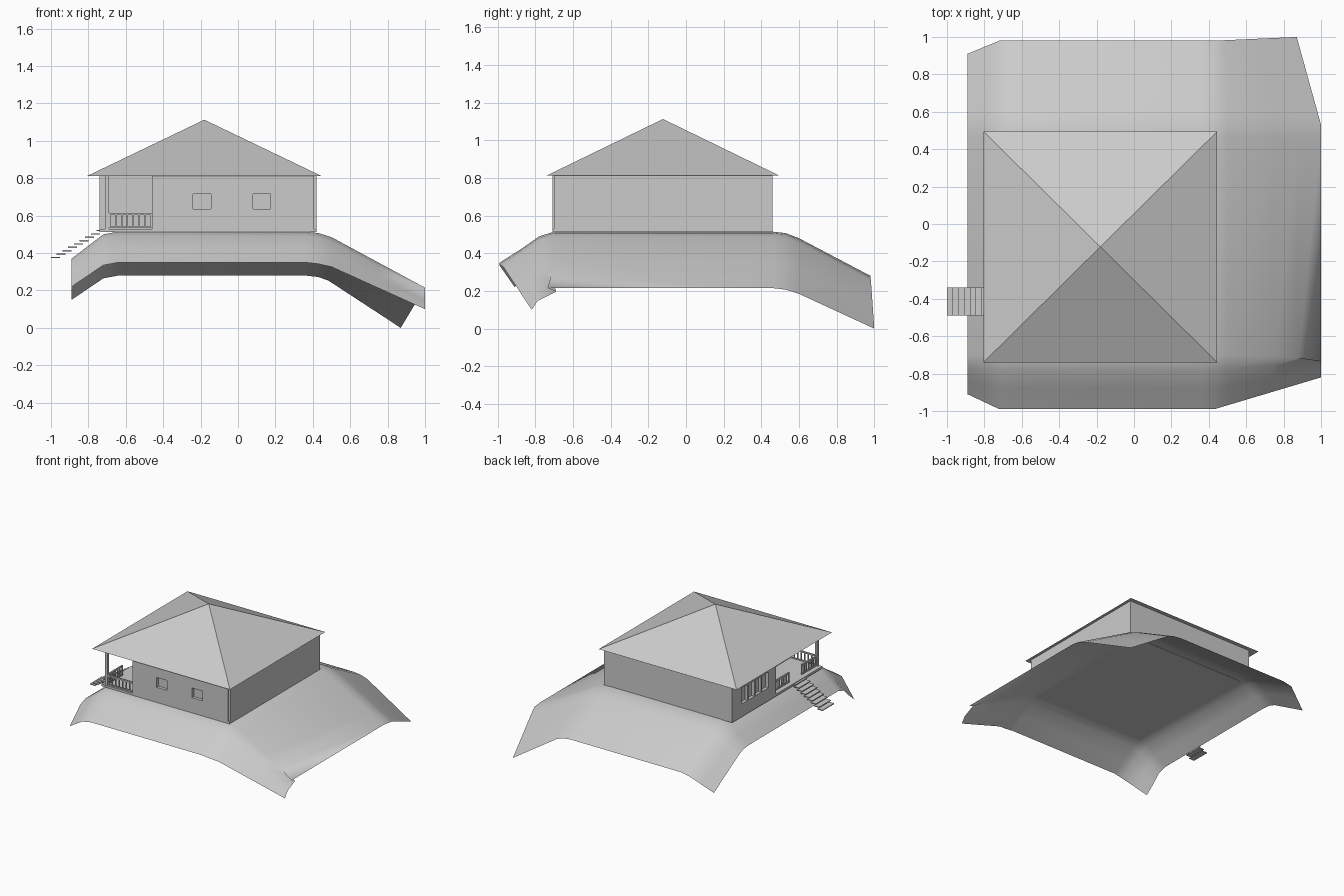
import bpy, bmesh

if "Cube" in bpy.data.objects:
    bpy.data.objects.remove(bpy.data.objects["Cube"])


def finish(name, bm, smooth=False):
    bmesh.ops.recalc_face_normals(bm, faces=bm.faces)
    me = bpy.data.meshes.new(name)
    bm.to_mesh(me)
    bm.free()
    for p in me.polygons:
        p.use_smooth = smooth
    ob = bpy.data.objects.new(name, me)
    bpy.context.collection.objects.link(ob)
    return ob


def add_box(bm, x0, x1, y0, y1, z0, z1):
    vs = bmesh.ops.create_cube(bm, size=1)["verts"]
    for v in vs:
        v.co = ((x0 + x1) / 2 + v.co.x * (x1 - x0),
                (y0 + y1) / 2 + v.co.y * (y1 - y0),
                (z0 + z1) / 2 + v.co.z * (z1 - z0))


def boxes(name, dims):
    bm = bmesh.new()
    for d in dims:
        add_box(bm, *d)
    return finish(name, bm)


def ramp(v, a, b):
    return max(0.0, min(1.0, (v - a) / (b - a)))


# Terrain: a thin sheet that rolls down on all four sides, with skewed corners
X = [(-.89, .145), (-.805, .08), (-.72, .015), (-.64, 0), (.36, 0), (.43, .008),
     (.5, .03), (.75, .165), (.88, .235), (1, .3)]
Y = [(-.99, .165), (-.88, .095), (-.78, .025), (-.70, 0), (.46, 0), (.53, .008),
     (.6, .035), (.79, .135), (.98, .235)]
bm = bmesh.new()
grid = []
for y, dy in Y:
    row = []
    for x, dx in X:
        l, r = ramp(x, -.72, -.89), ramp(x, .43, 1)
        f, b = ramp(y, -.75, -.99), ramp(y, .53, .98)
        px = x - .13 * r * b
        py = y + .08 * l * f - .07 * l * b + .17 * r * f + .02 * r * b
        pz = .515 - dx - dy + .015 * l * (f + b) + .05 * r * f + .02 * r * b
        if y == -.78:                      # small pinched fold at the front right
            py += .07 * r ** 3
        if y == -.70:
            py -= .035 * r ** 3
        row.append(bm.verts.new((px, py, pz)))
    grid.append(row)
for j in range(len(Y) - 1):
    for i in range(len(X) - 1):
        bm.faces.new((grid[j][i], grid[j][i + 1], grid[j + 1][i + 1], grid[j + 1][i]))
finish("hill", bm, smooth=True)

# Floor slab
boxes("floor", [(-.74, .42, -.71, .46, .513, .53)])

# Walls: solid block in an L plan around the corner porch
bm = bmesh.new()
plan = [(-.46, -.71), (.405, -.71), (.405, -.70), (.42, -.70), (.42, .46),
        (-.74, .46), (-.74, -.11), (-.46, -.11)]
face = bm.faces.new([bm.verts.new((x, y, .53)) for x, y in plan])
ext = bmesh.ops.extrude_face_region(bm, geom=[face])["geom"]
bmesh.ops.translate(bm, vec=(0, 0, .283), verts=[v for v in ext if isinstance(v, bmesh.types.BMVert)])
walls = finish("walls", bm)

# Window recesses
cut = boxes("window_cutter", [
    (-.24, -.145, -.75, -.685, .637, .717),
    (.08, .175, -.75, -.685, .637, .717),
    (-.78, -.715, -.01, .34, .62, .75)])
cut.hide_render = True
cut.hide_viewport = True
mod = walls.modifiers.new("windows", "BOOLEAN")
mod.operation = 'DIFFERENCE'
mod.solver = 'EXACT'
mod.object = cut

# Mullions of the wide side window
boxes("window_bars", [(-.74, -.715, y - .006, y + .006, .62, .75)
                      for y in (.0775, .165, .2525)])

# Pyramid roof with a closed soffit
bm = bmesh.new()
base = [bm.verts.new((x, y, .813)) for x, y in
        ((-.805, -.74), (.445, -.74), (.445, .495), (-.805, .495))]
apex = bm.verts.new((-.18, -.122, 1.113))
bm.faces.new(base[::-1])
for i in range(4):
    bm.faces.new((base[i], base[(i + 1) % 4], apex))
finish("roof", bm)

# Porch post
boxes("porch_post", [(-.71, -.69, -.705, -.685, .53, .815)])


# Porch railings
def railing(name, axis, a, b, c, count):
    def bar(u0, u1, z0, z1, w):
        if axis == "x":
            return (u0, u1, c - w, c + w, z0, z1)
        return (c - w, c + w, u0, u1, z0, z1)
    parts = [bar(a, b, .603, .615, .006), bar(a, b, .533, .541, .005)]
    for i in range(count):
        u = a + .004 + (b - a - .008) * i / (count - 1)
        parts.append(bar(u - .004, u + .004, .533, .61, .004))
    boxes(name, parts)


railing("front_railing", "x", -.69, -.46, -.695, 8)
railing("side_railing_front", "y", -.685, -.495, -.70, 7)
railing("side_railing_back", "y", -.335, -.11, -.70, 8)

# Floating stair treads
n = 9
boxes("stairs", [(-1 + .0305 * i, -.952 + .0305 * i, -.49, -.34,
                  .373 + .018 * i, .380 + .018 * i) for i in range(n)])
